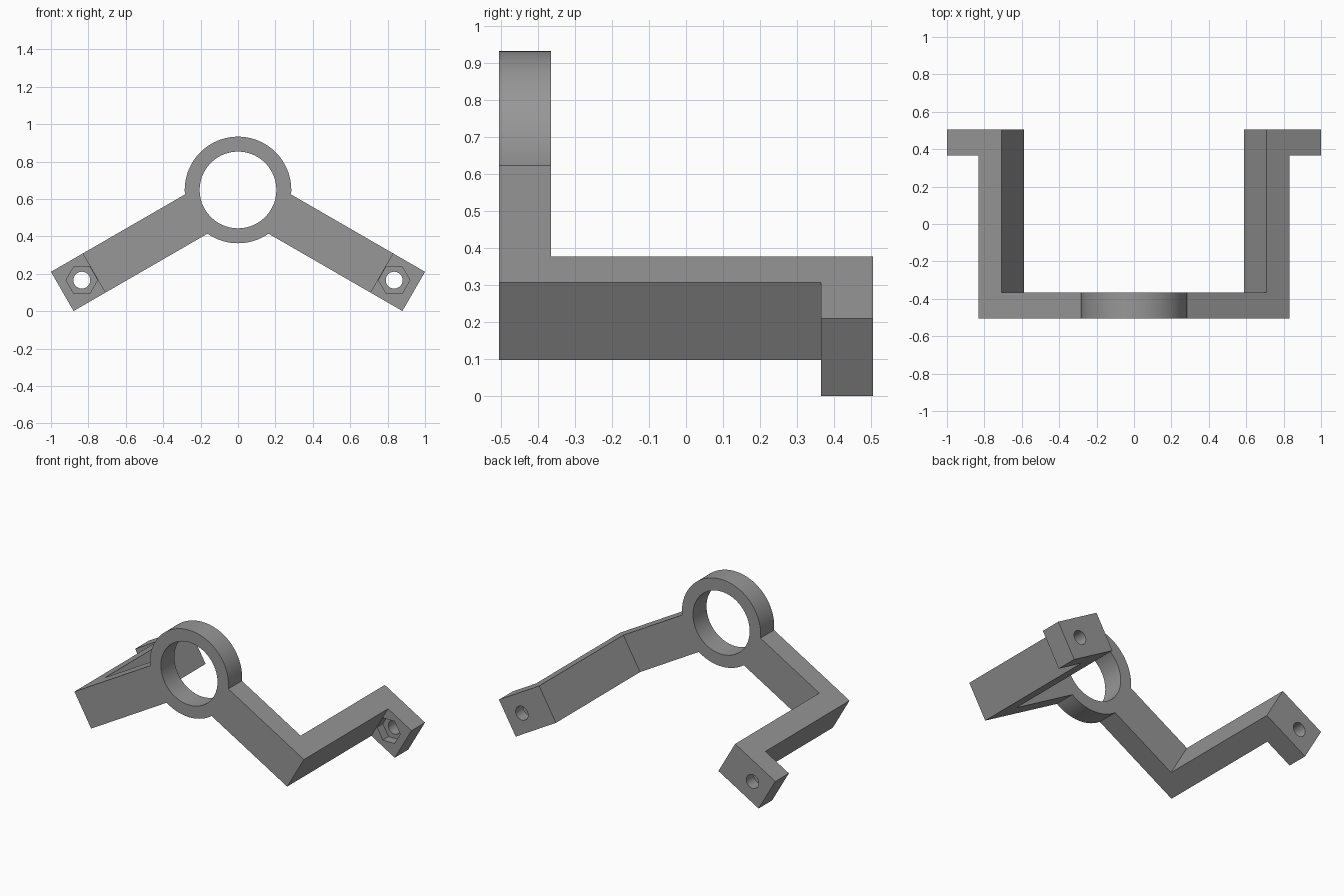
import bpy, bmesh, math
from mathutils import Vector

if "Cube" in bpy.data.objects:
    bpy.data.objects.remove(bpy.data.objects["Cube"])

HUB_Z = 0.648                       # height of the ring centre
FRONT, BACK, THICK = -0.505, 0.505, 0.14
HALF_W = 0.121                      # half width of the arm strips
C, S = math.cos(math.radians(30)), math.sin(math.radians(30))

grey = bpy.data.materials.new("plain grey")
grey.diffuse_color = (0.31, 0.31, 0.31, 1)
grey.use_nodes = True
grey.node_tree.nodes["Principled BSDF"].inputs["Base Color"].default_value = grey.diffuse_color


def prism(name, base, offset):
    """Extrude a closed outline along an offset vector."""
    bm = bmesh.new()
    face = bm.faces.new([bm.verts.new(p) for p in base])
    ext = bmesh.ops.extrude_face_region(bm, geom=[face], use_keep_orig=True)
    moved = [v for v in ext["geom"] if isinstance(v, bmesh.types.BMVert)]
    bmesh.ops.translate(bm, verts=moved, vec=offset)
    bmesh.ops.recalc_face_normals(bm, faces=bm.faces)
    mesh = bpy.data.meshes.new(name)
    bm.to_mesh(mesh)
    bm.free()
    mesh.materials.append(grey)
    ob = bpy.data.objects.new(name, mesh)
    bpy.context.collection.objects.link(ob)
    return ob


def rod(name, x, z, r, y0, y1, sides):
    """Regular prism running front to back."""
    pts = [(x + r * math.cos(2 * math.pi * i / sides), y0,
            z + r * math.sin(2 * math.pi * i / sides)) for i in range(sides)]
    return prism(name, pts, Vector((0, y1 - y0, 0)))


def combine(target, tool, operation):
    mod = target.modifiers.new(operation.lower(), "BOOLEAN")
    mod.operation, mod.solver, mod.object = operation, "EXACT", tool
    bpy.context.view_layer.objects.active = target
    bpy.ops.object.modifier_apply(modifier=mod.name)
    bpy.data.objects.remove(tool)


# Z-shaped arm outline: distance along the slope, depth
END, FOOT = 0.889, 1.085
arm_path = [(0, FRONT), (END, FRONT), (END, BACK - THICK), (FOOT, BACK - THICK),
            (FOOT, BACK), (END - THICK, BACK),
            (END - THICK, FRONT + THICK), (0, FRONT + THICK)]

# Ring hub with both arms joined on
bracket = rod("bracket", 0, HUB_Z, 0.285, FRONT, FRONT + THICK, 96)
for side in (-1, 1):
    base = [(side * (u * C - HALF_W * S), y, HUB_Z - u * S - HALF_W * C)
            for u, y in arm_path]
    arm = prism("arm", base, Vector((side * 2 * HALF_W * S, 0, 2 * HALF_W * C)))
    combine(bracket, arm, "UNION")

# Large bore through the ring
combine(bracket, rod("bore", 0, HUB_Z, 0.205, FRONT - 0.1, FRONT + THICK + 0.1, 96),
        "DIFFERENCE")

# Bolt holes and hexagonal nut pockets in the feet
for side in (-1, 1):
    x, z = side * 0.835, HUB_Z - 0.835 * S / C
    combine(bracket, rod("bolt_hole", x, z, 0.045, 0.2, 0.6, 40), "DIFFERENCE")
    combine(bracket, rod("nut_pocket", x, z, 0.084, BACK - THICK - 0.03,
                         BACK - THICK + 0.06, 6), "DIFFERENCE")

# Smooth round walls, crisp edges
bpy.ops.object.select_all(action="DESELECT")
bracket.select_set(True)
bpy.context.view_layer.objects.active = bracket
bpy.ops.object.shade_smooth_by_angle(angle=math.radians(25))
